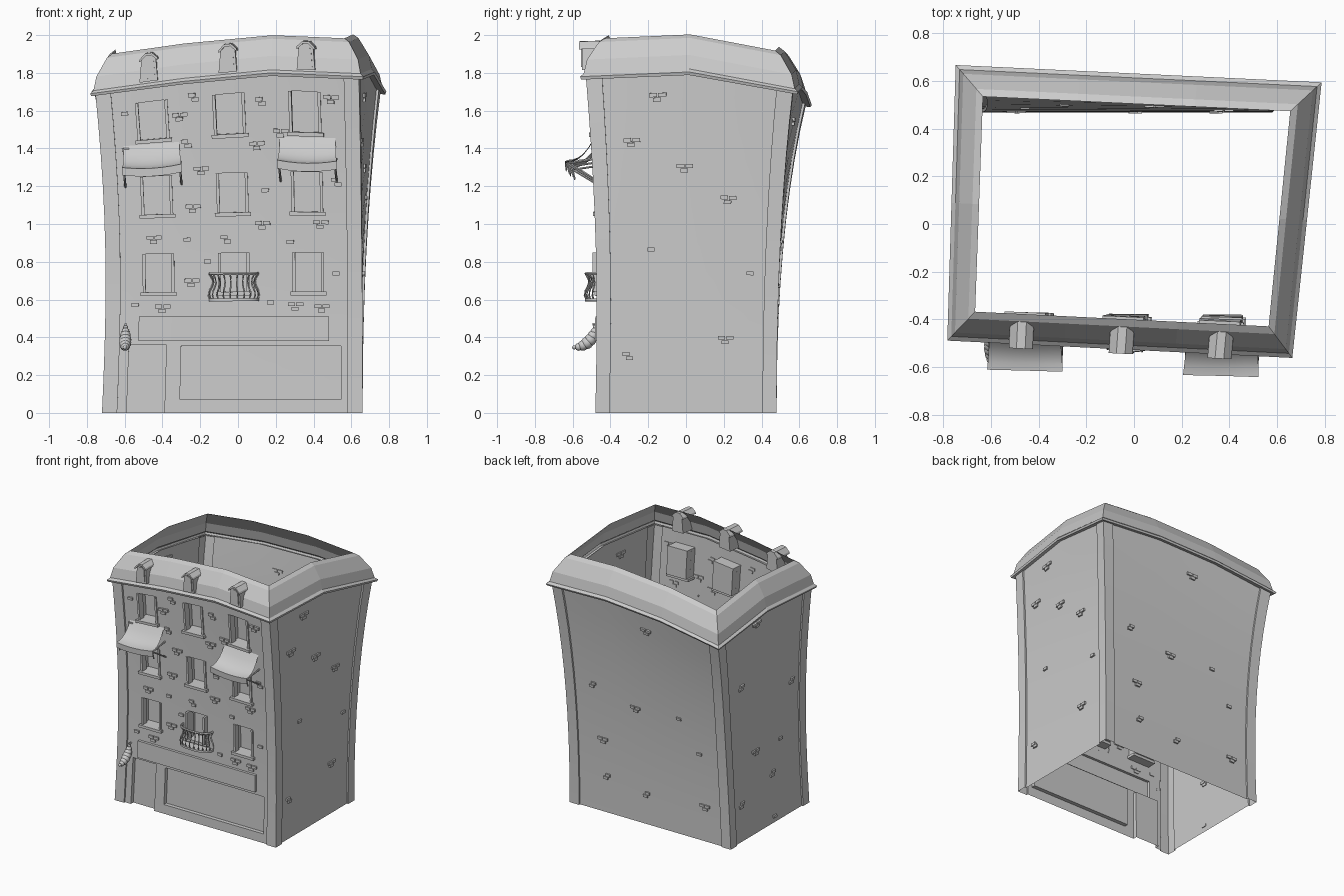
import bpy, bmesh, math, random
from mathutils import Vector, Matrix

if "Cube" in bpy.data.objects:
    bpy.data.objects.remove(bpy.data.objects["Cube"])

# Everything is modelled on a straight box (half sizes HX, HY), then bent by warp().
HX, HY, EAVE, STEP = 0.69, 0.48, 1.75, 0.012
FY = -HY + STEP
# how far each plan corner drifts from base to eave: front-left, front-right, back-right, back-left
DRIFT = [(-.035, .02), (-.02, -.05), (.095, .085), (0, .155)]
# eave heights along each side
FRONT, BACK = [1.69, 1.755, 1.80, 1.78], [1.63, 1.70, 1.725, 1.70]
LEFT, RIGHT = [1.69, 1.715, 1.63], [1.78, 1.805, 1.70]


def poly(vals, t):
    t *= len(vals) - 1
    i = min(int(t), len(vals) - 2)
    return vals[i] + (vals[i + 1] - vals[i]) * (t - i)


def warp(p):
    u, v, z = (p.x + HX) / (2 * HX), (p.y + HY) / (2 * HY), p.z
    t = min(max(z / EAVE, 0), 1)
    pinch = math.sin(math.pi * t)
    c = []
    for (dx, dy), sx, sy in zip(DRIFT, (-1, 1, 1, -1), (-1, -1, 1, 1)):
        c.append(Vector((sx * HX - .03 + dx * t ** 2.2 + (pinch * .025 if sx < 0 else 0),
                         sy * HY + dy * t ** 2.2 + (pinch * .013 if sy < 0 else 0))))
    xy = (c[0] * (1 - u) + c[1] * u) * (1 - v) + (c[3] * (1 - u) + c[2] * u) * v
    u, v = min(max(u, 0), 1), min(max(v, 0), 1)
    h = poly(FRONT, u) * (1 - v) + poly(BACK, u) * v + poly(LEFT, v) * (1 - u) + poly(RIGHT, v) * u
    h -= (FRONT[0] * (1 - u) + FRONT[-1] * u) * (1 - v) + (BACK[0] * (1 - u) + BACK[-1] * u) * v
    return Vector((xy.x, xy.y, z + (h - EAVE) * t ** 3))


def finish(bm, name, smooth=False):
    bmesh.ops.remove_doubles(bm, verts=bm.verts, dist=1e-5)
    bmesh.ops.recalc_face_normals(bm, faces=bm.faces)
    for v in bm.verts:
        v.co = warp(v.co)
    me = bpy.data.meshes.new(name)
    bm.to_mesh(me)
    bm.free()
    ob = bpy.data.objects.new(name, me)
    bpy.context.collection.objects.link(ob)
    if smooth:
        bpy.ops.object.select_all(action='DESELECT')
        ob.select_set(True)
        bpy.context.view_layer.objects.active = ob
        bpy.ops.object.shade_smooth_by_angle(angle=math.radians(35))


def face(bm, pts):
    bm.faces.new([bm.verts.new(p) for p in pts])


def box(bm, x0, x1, y0, y1, z0, z1):
    m = Matrix.Translation(((x0 + x1) / 2, (y0 + y1) / 2, (z0 + z1) / 2))
    bmesh.ops.create_cube(bm, size=1, matrix=m @ Matrix.Diagonal((x1 - x0, y1 - y0, z1 - z0, 1)))


def loft(bm, rows, closed=False, caps=False):
    vs = [[bm.verts.new(p) for p in r] for r in rows]
    n = len(vs[0])
    for a, b in zip(vs, vs[1:]):
        for i in range(n if closed else n - 1):
            j = (i + 1) % n
            bm.faces.new((a[i], a[j], b[j], b[i]))
    if caps:
        bm.faces.new(vs[0])
        bm.faces.new(vs[-1])


def tube(bm, path, r, n=6):
    path, rows = [Vector(p) for p in path], []
    for i, p in enumerate(path):
        q = (path[min(i + 1, len(path) - 1)] - path[max(i - 1, 0)]).to_track_quat('Z', 'Y')
        rows.append([p + q @ Vector((r * math.cos(k * math.tau / n), r * math.sin(k * math.tau / n), 0)) for k in range(n)])
    loft(bm, rows, True, True)


# side and back walls with corner pilasters
PX, PY = HX - .08, HY - .075
corner = [(HX - STEP, 0), (HX - STEP, PY), (HX, PY), (HX, HY), (PX, HY), (PX, HY - STEP)]
half = [(x, -y) for x, y in reversed(corner)] + corner[1:] + [(HX / 3, HY - STEP)]
outline = half + [(-x, y) for x, y in reversed(half)]
levels = [EAVE * i / 10 for i in range(11)]
bm = bmesh.new()
loft(bm, [[(x, y, z) for x, y in outline] for z in levels])
finish(bm, "side_and_back_walls", True)

# front wall: a grid whose cells are pushed in (windows, door, shop window) or out (sign board)
wins = [(cx - .085, cx + .085, z, z + .205) for z in (.64, 1.055, 1.46) for cx in (-.405, 0, .40)]
rects = [w + (.08,) for w in wins] + [(-.56, -.36, 0, .36, .03), (-.28, .575, .07, .355, .03), (-.51, .51, .38, .51, -.02)]
xs = sorted({-PX, PX, -HX / 3, HX / 3} | {r[i] for r in rects for i in (0, 1)})
zs = sorted(set(levels) | {r[i] for r in rects for i in (2, 3)})


def depth(i, j):
    if i >= len(xs) - 1 or j >= len(zs) - 1:
        return None
    x, z = (xs[i] + xs[i + 1]) / 2, (zs[j] + zs[j + 1]) / 2
    return next((r[4] for r in rects if r[0] < x < r[1] and r[2] < z < r[3]), 0)


bm = bmesh.new()
for i in range(len(xs) - 1):
    for j in range(len(zs) - 1):
        x0, x1, z0, z1, d = xs[i], xs[i + 1], zs[j], zs[j + 1], depth(i, j)
        y = FY + d
        face(bm, [(x0, y, z0), (x1, y, z0), (x1, y, z1), (x0, y, z1)])
        e, f = depth(i + 1, j), depth(i, j + 1)
        if e is not None and e != d:
            face(bm, [(x1, y, z0), (x1, FY + e, z0), (x1, FY + e, z1), (x1, y, z1)])
        if f is not None and f != d:
            face(bm, [(x0, y, z1), (x1, y, z1), (x1, FY + f, z1), (x0, FY + f, z1)])
finish(bm, "front_wall", True)

# mansard roof, open at the top: (outward offset, height)
bm = bmesh.new()
rows = []
for d, z in [(-STEP, 1.745), (.022, 1.735), (.026, 1.75), (.01, 1.766), (-.005, 1.84), (-.058, 1.928), (-.085, 1.945)]:
    X, Y, T = HX + d, HY + d, HX / 3
    ring = [(-T, -Y), (T, -Y), (X, -Y), (X, 0), (X, Y)]
    rows.append([(x, y, z) for x, y in ring + [(-x, -y) for x, y in ring]])
loft(bm, rows, True)
finish(bm, "mansard_roof")

# dormers: body, raised front panel and overhanging cap
bm = bmesh.new()


def prism(cx, right, y0, y1, base=1.775):
    o = right + [(-x, z) for x, z in reversed(right)]
    loft(bm, [[(cx + x, y, base + z) for x, z in o] for y in (y0, y1)], True, True)


for cx in (-.41, .005, .415):
    prism(cx, [(.048, 0), (.038, .12), (.016, .143)], -.508, -.40)
    prism(cx, [(.034, .015), (.027, .108), (.012, .124)], -.514, -.50)
    prism(cx, [(.015, .137), (.043, .11), (.05, .11), (.046, .123), (.018, .15)], -.522, -.40)
finish(bm, "dormers")

# window jambs and sills; the balcony door's jambs stick out further
bm = bmesh.new()
for k, (x0, x1, z0, z1) in enumerate(wins):
    for a in (x0, x1 - .016):
        box(bm, a, a + .016, -.505 if k == 1 else -.476, -.43, z0, z1)
    box(bm, x0 - .012, x1 + .012, -.492, -.40, z0 - .02, z0)
finish(bm, "window_frames")

# awnings with support rods
bm, rods = bmesh.new(), bmesh.new()
for cx in (-.42, .41):
    rows = []
    for k in range(7):
        s = min(k / 5, 1)
        z = 1.318 + .117 * (1 - s) ** 2.4 - (.043 if k == 6 else 0)
        rows.append([(cx + (.148 + .012 * s) * t / 3, FY - .15 * s, z - .014 * s * (1 - t * t / 9)) for t in range(-3, 4)])
    loft(bm, rows)
    for x in (cx - .15, cx + .15):
        tip = (x, FY - .14, 1.305)
        tube(rods, [(x, FY + .01, 1.205), tip], .006)
        tube(rods, [(x, FY + .01, 1.33), tip], .006)
        tube(rods, [tip, (x, FY - .13, 1.25)], .005)
finish(bm, "awnings", True)
finish(rods, "awning_rods", True)

# balcony with bellied bars
bm = bmesh.new()


def arc(grow, z, n=11):
    w, d = .125 + grow, .068 + grow
    return [(-w * math.cos(math.pi * i / n), FY - d * math.sin(math.pi * i / n) ** .6, z) for i in range(n + 1)]


tube(bm, arc(.004, .735), .008)
belly = [arc(.012 * math.sin(k * 1.1 + .3), .6 + .0225 * k) for k in range(7)]
for i in range(12):
    tube(bm, [b[i] for b in belly], .0045, 5)
loft(bm, [arc(.01, z) for z in (.59, .605)], True, True)
finish(bm, "balcony", True)

# hanging crescent pastry on a bracket
bm = bmesh.new()
for k in range(8):
    a = math.pi / 2 * k / 7
    bmesh.ops.create_uvsphere(bm, u_segments=12, v_segments=8, radius=.011 + .022 * math.sin(2 * a), matrix=Matrix.Translation(
        (-.58, -.60 + .108 * math.cos(a), .455 - .108 * math.sin(a))))
tube(bm, [(-.58, -.465, .47), (-.58, -.505, .47)], .007)
finish(bm, "pastry_sign", True)

# exposed bricks: scattered groups of one to three, clear of the openings
random.seed(4)
for side, count in (("front", 29), ("right", 8), ("left", 8), ("back", 9)):
    bm, spots = bmesh.new(), []
    reach = PX - .04 if side in ("front", "back") else PY - .06
    s = -1 if side in ("front", "left") else 1
    for _ in range(3000):
        a, z = random.uniform(-reach, reach), random.uniform(.04, 1.68)
        blocked = side == "front" and any(r[0] - .05 < a < r[1] + .05 and r[2] - .05 < z < r[3] + .03 for r in rects)
        gap = .13 if side == "front" else .25
        if len(spots) < count and not blocked and all(math.hypot(a - b, z - c) > gap for b, c in spots):
            spots.append((a, z))
    for a, z in spots:
        for da, dz in [(0, 0), (-.018, .023), (.026, .023)][:random.randint(1, 3)]:
            p, q, z0, z1 = a + da - .019, a + da + .019, z + dz - .01, z + dz + .01
            if side in ("front", "back"):
                box(bm, p, q, s * HY - .018, s * HY + .018 if s < 0 else HY, z0, z1) if s > 0 else box(bm, p, q, -HY, FY + .006, z0, z1)
            else:
                box(bm, *sorted((s * HX, s * (HX - .018))), p, q, z0, z1)
    finish(bm, side + "_bricks")
